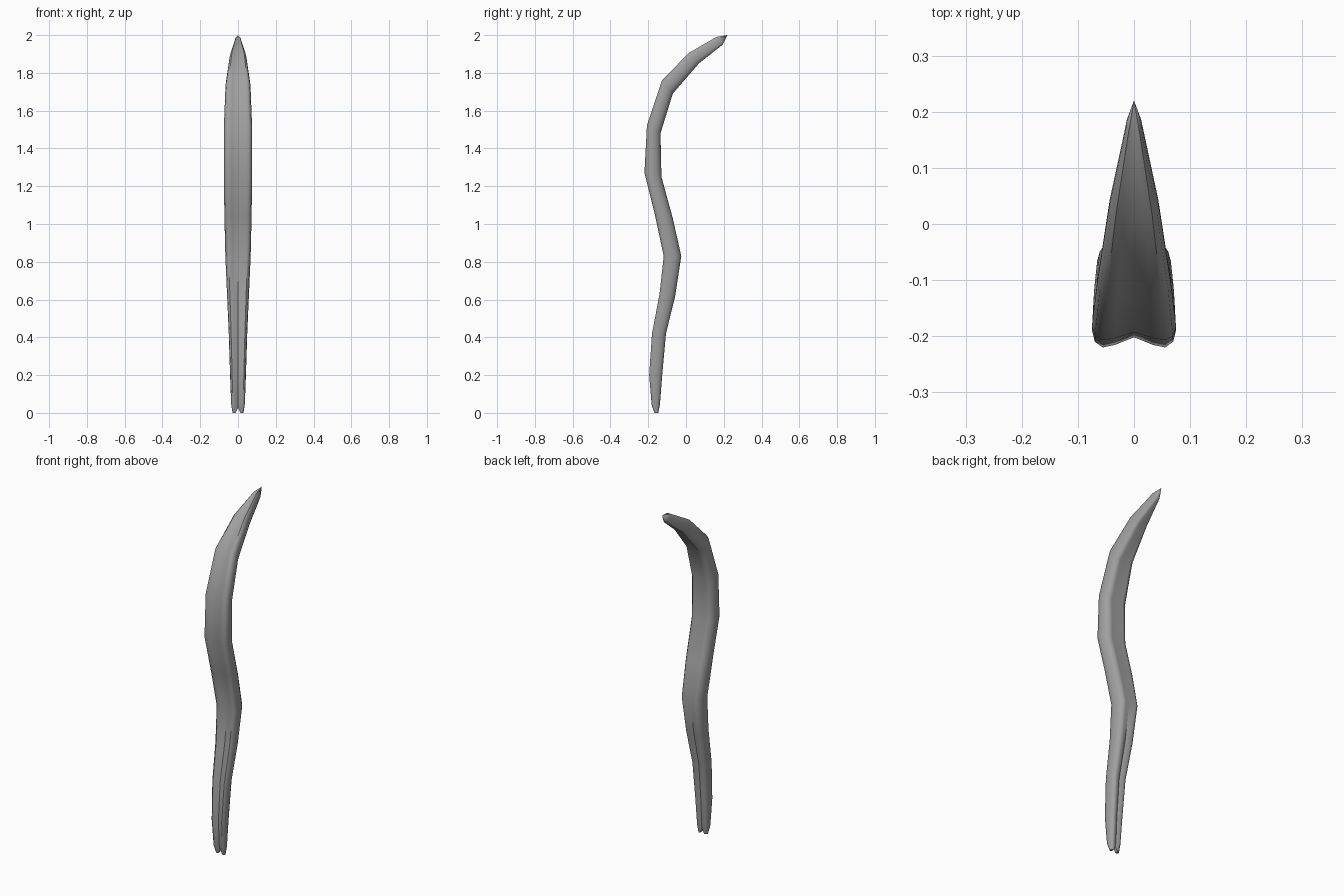
import bpy, bmesh, math

if "Cube" in bpy.data.objects:
    bpy.data.objects.remove(bpy.data.objects["Cube"])

# Rings along the blade: front (y, z), back (y, z), half width, groove strength
RINGS = [
    (-.167, .000, -.147, .000, .029, 1.0),
    (-.182, .045, -.138, .045, .036, 1.0),
    (-.195, .20, -.126, .20, .042, 1.0),
    (-.180, .42, -.106, .42, .049, 1.0),
    (-.140, .63, -.057, .62, .058, 1.0),
    (-.118, .83, -.025, .83, .067, 1.0),
    (-.165, 1.05, -.070, 1.03, .072, 1.0),
    (-.220, 1.27, -.130, 1.25, .075, 1.0),
    (-.207, 1.52, -.135, 1.48, .075, 1.0),
    (-.127, 1.76, -.070, 1.69, .066, .9),
    (.014, 1.905, .068, 1.85, .044, .6),
    (.160, 1.99, .195, 1.95, .014, .0),
]
TIP = (0, .22, 2.0)

# Half cross-section: (share of half width, share of depth); both ends lie on the centre line
HALF = [(0, .20), (.45, .05), (.74, 0), (.93, .11), (1, .34),
        (.98, .56), (.91, .74), (.74, .93), (.48, 1), (0, .84)]
SECTION = HALF + [(-u, v) for u, v in HALF[-2:0:-1]]


def ring_points(fy, fz, by, bz, half, groove):
    pts = []
    for u, v in SECTION:
        if u == 0:                      # fade the centre grooves toward the tip
            end = 0 if v < .5 else 1
            v = end + (v - end) * groove
        pts.append((u * half, fy + (by - fy) * v, fz + (bz - fz) * v))
    return pts


bm = bmesh.new()
rings = [[bm.verts.new(p) for p in ring_points(*r)] for r in RINGS]
n = len(SECTION)

# Raise the centre of the bottom end to form a notch
for v in rings[0]:
    if abs(v.co.x) < 1e-5:
        v.co.z = .025

# Skin
for a, b in zip(rings, rings[1:]):
    for i in range(n):
        j = (i + 1) % n
        bm.faces.new((a[i], a[j], b[j], b[i]))

# Pointed tip
tip = bm.verts.new(TIP)
for i in range(n):
    bm.faces.new((rings[-1][i], rings[-1][(i + 1) % n], tip))

# Notched bottom: strips across from front to back
m = len(HALF)
base = rings[0]
for side in (lambda k: base[k], lambda k: base[-k % n]):
    for k in range(m // 2 - 1):
        bm.faces.new((side(k), side(k + 1), side(m - 2 - k), side(m - 1 - k)))

bmesh.ops.recalc_face_normals(bm, faces=bm.faces)
mesh = bpy.data.meshes.new("curved_blade")
bm.to_mesh(mesh)
bm.free()

grey = bpy.data.materials.new("mid grey")
grey.diffuse_color = (.35, .35, .35, 1)
grey.use_nodes = True
grey.node_tree.nodes["Principled BSDF"].inputs["Base Color"].default_value = grey.diffuse_color
mesh.materials.append(grey)

blade = bpy.data.objects.new("curved_blade", mesh)
bpy.context.collection.objects.link(blade)
bpy.context.view_layer.objects.active = blade
blade.select_set(True)
bpy.ops.object.shade_smooth_by_angle(angle=math.radians(50))
